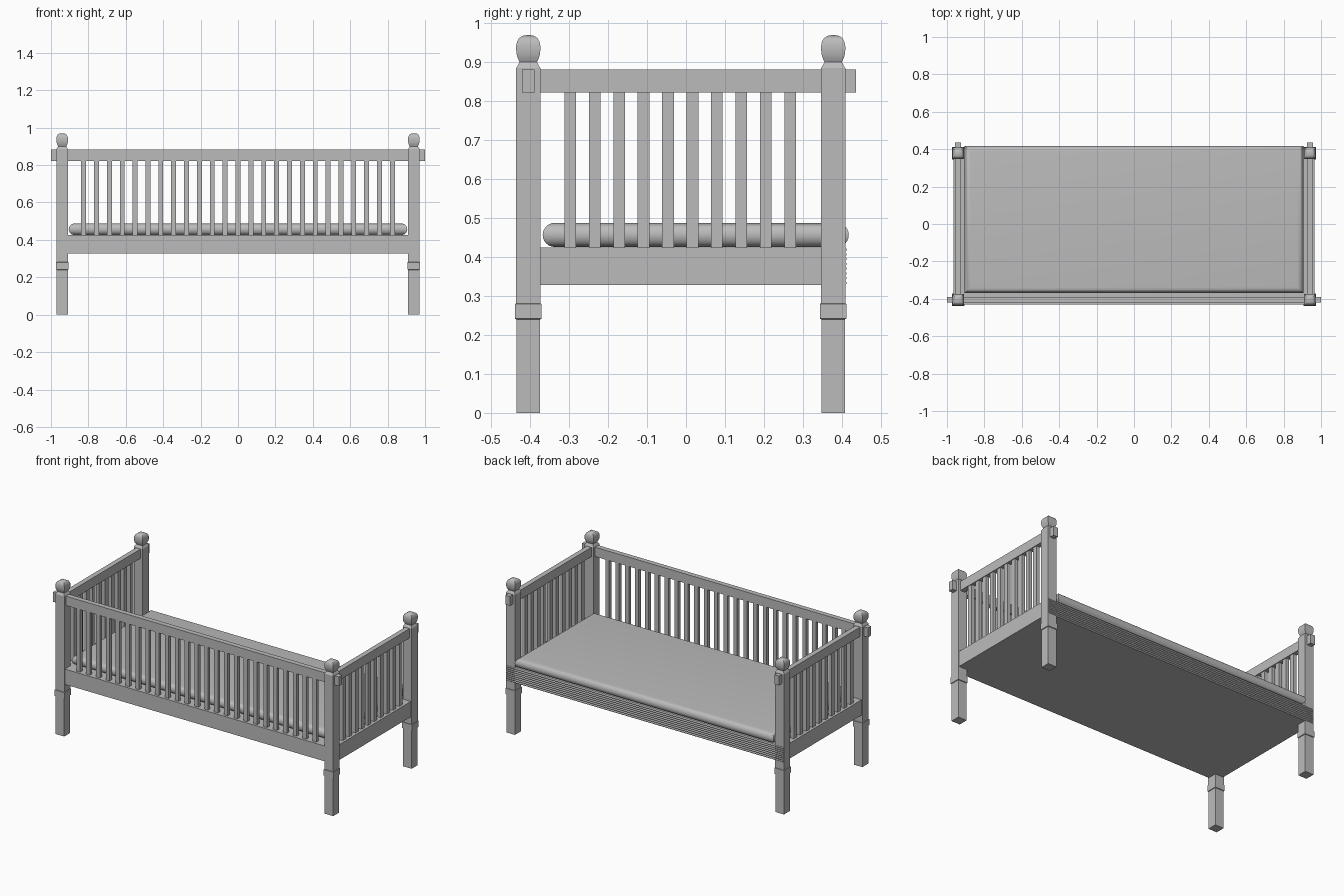
import bpy
import bmesh
import math

cube = bpy.data.objects.get("Cube")
if cube:
    bpy.data.objects.remove(cube, do_unlink=True)

grey = bpy.data.materials.new("plain_grey")
grey.use_nodes = True
COLOUR = (0.5, 0.5, 0.5, 1)
grey.diffuse_color = COLOUR
grey.node_tree.nodes["Principled BSDF"].inputs["Base Color"].default_value = COLOUR


def finish(name, bm, smooth=False):
    bmesh.ops.recalc_face_normals(bm, faces=bm.faces)
    mesh = bpy.data.meshes.new(name)
    bm.to_mesh(mesh)
    bm.free()
    mesh.materials.append(grey)
    obj = bpy.data.objects.new(name, mesh)
    bpy.context.collection.objects.link(obj)
    if smooth:
        bpy.ops.object.select_all(action='DESELECT')
        obj.select_set(True)
        bpy.context.view_layer.objects.active = obj
        bpy.ops.object.shade_smooth_by_angle(angle=math.radians(35))
    return obj


def stack(name, cx, cy, rings, smooth=False):
    """Loft rectangles given as (half width, half depth, height)."""
    bm = bmesh.new()
    loops = []
    for hx, hy, z in rings:
        loops.append([bm.verts.new((cx + sx * hx, cy + sy * hy, z))
                      for sx, sy in ((-1, -1), (1, -1), (1, 1), (-1, 1))])
    for low, high in zip(loops, loops[1:]):
        for i in range(4):
            j = (i + 1) % 4
            bm.faces.new((low[i], low[j], high[j], high[i]))
    bm.faces.new(loops[0][::-1])
    bm.faces.new(loops[-1])
    return finish(name, bm, smooth)


def box(name, x, y, z):
    """Box from (min, max) ranges on each axis."""
    hx, hy = (x[1] - x[0]) / 2, (y[1] - y[0]) / 2
    return stack(name, sum(x) / 2, sum(y) / 2, [(hx, hy, z[0]), (hx, hy, z[1])])


POST_X, FRONT_Y, BACK_Y = 0.94, -0.405, 0.378
BASE_Z, TOP_Z = 0.328, 0.425
RAIL = (0.823, 0.882)

# Corner posts with a collar, a tapered neck and a domed square knob
post_profile = [(0.03, 0), (0.03, 0.24), (0.034, 0.242), (0.034, 0.28),
                (0.031, 0.281), (0.031, 0.885), (0.022, 0.901)]
knob_profile = [(0.022, 0.9), (0.027, 0.911), (0.03, 0.921), (0.031, 0.932),
                (0.031, 0.942), (0.029, 0.953), (0.024, 0.962),
                (0.015, 0.968), (0.004, 0.97)]
for side, sx in (("left", 1), ("right", -1)):
    for end, y in (("front", FRONT_Y), ("back", BACK_Y)):
        stack(f"{end}_{side}_post", sx * POST_X, y, [(r, r, z) for r, z in post_profile])
        stack(f"{end}_{side}_knob", sx * POST_X, y, [(r, r, z) for r, z in knob_profile], True)

# Bed base
box("bed_base", (-0.966, 0.966), (-0.431, 0.404), (BASE_Z, TOP_Z))

# Ribbed board along the open side, a scalloped profile extruded in x
RIBS, STEPS = 8, 4
pitch = (TOP_Z - BASE_Z) / RIBS
profile = [(0.395, BASE_Z)]
for rib in range(RIBS):
    for s in range(STEPS + 1):
        if rib and s == 0:
            continue
        profile.append((0.407 + 0.006 * math.sin(math.pi * s / STEPS),
                        BASE_Z + pitch * (rib + s / STEPS)))
profile.append((0.395, TOP_Z))
bm = bmesh.new()
face = bm.faces.new([bm.verts.new((-0.968, y, z)) for y, z in profile])
new = bmesh.ops.extrude_face_region(bm, geom=[face])["geom"]
bmesh.ops.translate(bm, vec=(1.936, 0, 0),
                    verts=[v for v in new if isinstance(v, bmesh.types.BMVert)])
finish("ribbed_board", bm)

# Mattress with rounded rims and mitred corners
R = 0.031
rings = []
for i in range(13):
    a = math.pi * (i / 12 - 0.5)
    inset = R * (1 - math.cos(a))
    rings.append((0.905 - inset, 0.393 - inset, TOP_Z + 0.001 + R + R * math.sin(a)))
stack("mattress", 0, 0.025, rings, True)

# Top rails, running through the posts
box("front_rail", (-1, 1), (FRONT_Y - 0.016, FRONT_Y + 0.016), RAIL)
for side, sx in (("left", 1), ("right", -1)):
    x = sx * POST_X
    box(f"{side}_rail", (x - 0.016, x + 0.016), (-0.42, 0.437), RAIL)

# Slats between the base and the rails
LENGTH, THICK = (TOP_Z - 0.01, RAIL[0] + 0.01), 0.011
for i in range(25):
    x = (i - 12) * 0.0688
    box(f"front_slat_{i + 1}", (x - 0.013, x + 0.013),
        (FRONT_Y - THICK, FRONT_Y + THICK), LENGTH)
for side, sx in (("left", 1), ("right", -1)):
    x = sx * POST_X
    for i in range(10):
        y = -0.297 + i * 0.0627
        box(f"{side}_slat_{i + 1}", (x - THICK, x + THICK), (y - 0.015, y + 0.015), LENGTH)
